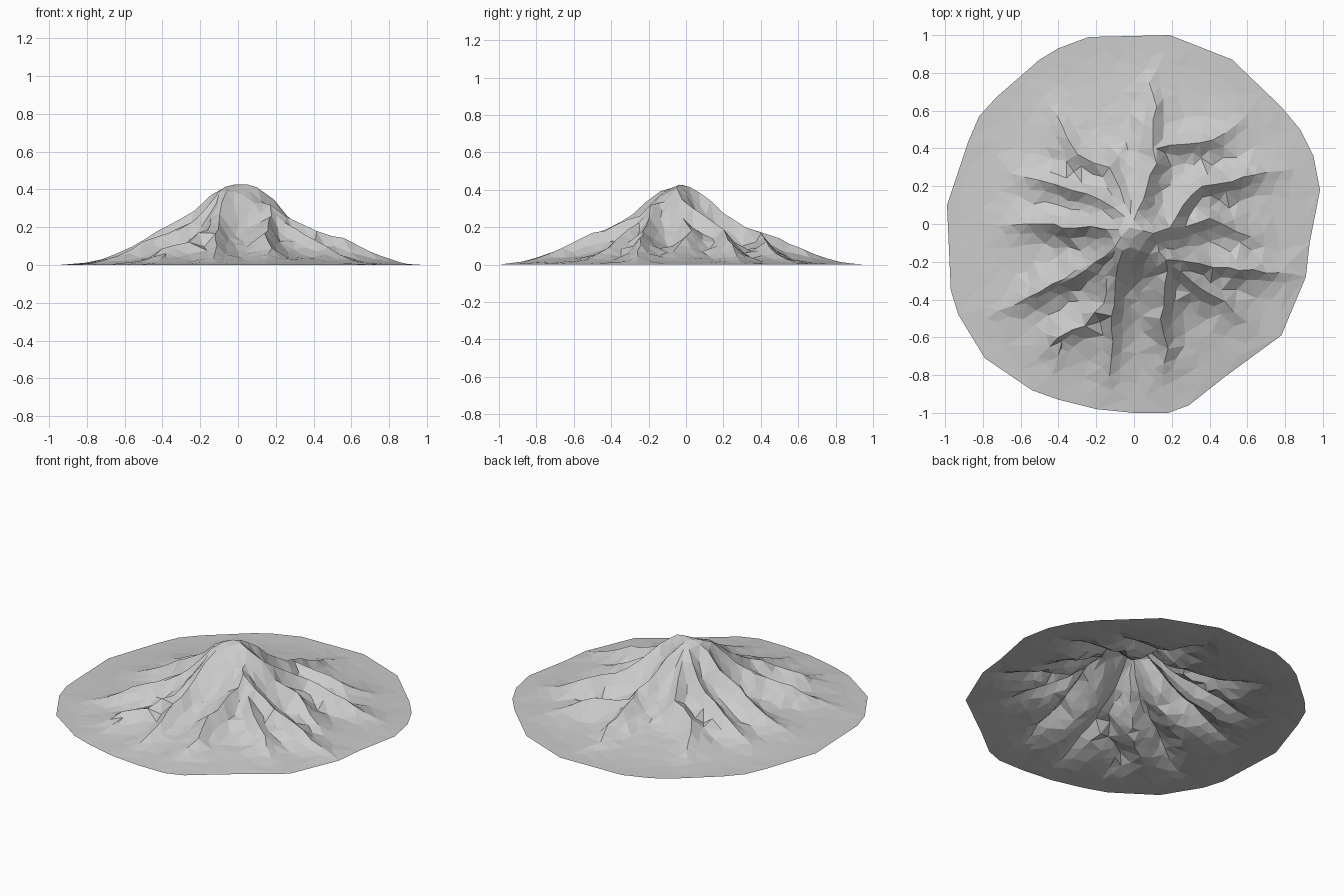
import bpy, math, random
from mathutils import Vector
from mathutils.geometry import delaunay_2d_cdt, intersect_point_line

if "Cube" in bpy.data.objects:
    bpy.data.objects.remove(bpy.data.objects["Cube"])

random.seed(7)

# foot outline, counter-clockwise
OUTLINE = [(.985, .18), (.95, .36), (.88, .5), (.78, .62), (.52, .87), (.19, 1),
           (-.24, .99), (-.4, .93), (-.5, .87), (-.73, .67), (-.82, .57), (-.88, .43),
           (-.99, .1), (-.97, -.35), (-.93, -.48), (-.79, -.71), (-.54, -.88),
           (-.4, -.93), (-.2, -.98), (0, -1), (.18, -1), (.29, -.96), (.48, -.81),
           (.78, -.59), (.91, -.28), (.93, -.1)]

# crest lines seen from above, from the summit outward
RIDGES = [
    [(0, .02), (.07, .2), (.12, .32), (.10, .5), (.12, .62), (.08, .75), (.16, .91)],
    [(.12, .4), (.35, .43), (.48, .48), (.6, .58)],
    [(.19, -.02), (.26, .1), (.36, .2), (.58, .25), (.85, .29)],
    [(.2, -.04), (.4, .03), (.54, -.04), (.69, -.12)],
    [(.17, -.19), (.35, -.21), (.5, -.23), (.7, -.26), (.91, -.28)],
    [(.2, -.22), (.35, -.34), (.48, -.41), (.6, -.52)],
    [(.17, -.19), (.16, -.38), (.14, -.5), (.18, -.66), (.15, -.86)],
    [(-.06, -.14), (-.1, -.35), (-.12, -.55), (-.12, -.88)],
    [(-.1, -.14), (-.16, -.42), (-.26, -.54), (-.38, -.62), (-.43, -.8)],
    [(-.26, -.54), (-.4, -.6), (-.51, -.71)],
    [(-.1, -.12), (-.25, -.24), (-.4, -.32), (-.57, -.42)],
    [(-.25, -.22), (-.5, -.36), (-.78, -.5)],
    [(-.08, -.03), (-.3, -.02), (-.5, .0), (-.72, -.01)],
    [(-.05, .04), (-.25, .16), (-.42, .21), (-.65, .27)],
    [(-.02, .05), (-.13, .3), (-.3, .37), (-.38, .52), (-.48, .68)],
]
STRENGTH = [.95, .8, 1, .8, .95, .8, .85, .8, .85, .7, .85, .8, .95, .85, .8]
SUMMIT = [(-.1, -.12), (-.02, -.02), (.1, -.05), (.19, -.02)]

CREST = [(0, .44), (.11, .405), (.2, .34), (.26, .275), (.35, .22), (.45, .185), (.6, .14),
         (.75, .085), (.9, .03), (1.1, 0)]
FLOOR = [(0, .42), (.1, .35), (.18, .25), (.27, .165), (.4, .09), (.6, .04), (.8, .012), (.95, 0), (1.1, 0)]


def lerp_table(t, r):
    for (a, za), (b, zb) in zip(t, t[1:]):
        if r <= b:
            return za + (zb - za) * (r - a) / (b - a)
    return 0


# subdivide the crest lines with a little wobble
def crest_points(line, step=.075, wobble=.012):
    pts = [Vector(line[0])]
    for a, b in zip(line, line[1:]):
        a, b = Vector(a), Vector(b)
        n = max(1, round((b - a).length / step))
        for i in range(1, n + 1):
            j = 0 if i == n else wobble
            pts.append(a.lerp(b, i / n) + Vector((random.uniform(-j, j), random.uniform(-j, j))))
    return pts


lines = [(crest_points(l), k) for l, k in zip(RIDGES, STRENGTH)] + [(crest_points(SUMMIT), 0)]
segments = []
for pts, k in lines:
    n = len(pts) - 1
    for i in range(n):
        s = [k * min(1, .15 + 1.7 * (1 - j / n)) if k else 1 for j in (i, i + 1)]
        segments.append((pts[i], pts[i + 1], s[0], s[1]))


def height(p):
    r = (p - Vector((.01, -.055))).length
    floor, crest = lerp_table(FLOOR, r), lerp_table(CREST, r)
    best = 0
    for a, b, sa, sb in segments:
        q, t = intersect_point_line(p, a, b)
        t = min(1, max(0, t))
        off = p - a.lerp(b, t)
        # gentle back towards the upper left, steep face towards the lower right
        width = .105 if off.x - off.y > 0 else .13
        if off.length < width:
            best = max(best, (sa + (sb - sa) * t) * (1 - off.length / width) ** 1.4)
    return floor + (crest - floor) * best


def inside(p, margin):
    for a, b in zip(OUTLINE, OUTLINE[1:] + OUTLINE[:1]):
        e = Vector(b) - Vector(a)
        w = p - Vector(a)
        if (e.x * w.y - e.y * w.x) / e.length < margin:
            return False
    return True


# gather outline, crest, flank and scattered slope points
verts = [Vector(p) for p in OUTLINE]
n0 = len(verts)
edges = [(i, (i + 1) % n0) for i in range(n0)]
for pts, _ in lines:
    k = len(verts)
    verts += pts
    edges += [(k + i, k + i + 1) for i in range(len(pts) - 1)]


def add_point(p, gap):
    if inside(p, .03) and all((p - q).length > gap for q in verts):
        verts.append(p)


for a, b, _, _ in segments:
    side = Vector((a.y - b.y, b.x - a.x)).normalized()
    for s in (-1, 1):
        add_point((a + b) / 2 + side * s * random.uniform(.045, .06), .035)
for _ in range(7000):
    r = random.random() ** .6
    a = random.uniform(0, math.tau)
    add_point(Vector((r * math.cos(a), r * math.sin(a))), .036 + .055 * r * r)

vo, _, fo, *_ = delaunay_2d_cdt(verts, edges, [], 1, 1e-4)

# lift the flat triangulation into the mountain, roughest halfway up
coords = []
for v in vo:
    rim = any((v - Vector(o)).length < 1e-3 for o in OUTLINE)
    z = 0 if rim else height(v)
    if not rim:
        z = max(.001, z + random.uniform(-.08, .08) * z * (1 - z / .46))
    coords.append((v.x, v.y, z))

mesh = bpy.data.meshes.new("mountain")
mesh.from_pydata(coords, [], [tuple(f) for f in fo])
mesh.update()
mountain = bpy.data.objects.new("mountain", mesh)
bpy.context.collection.objects.link(mountain)
